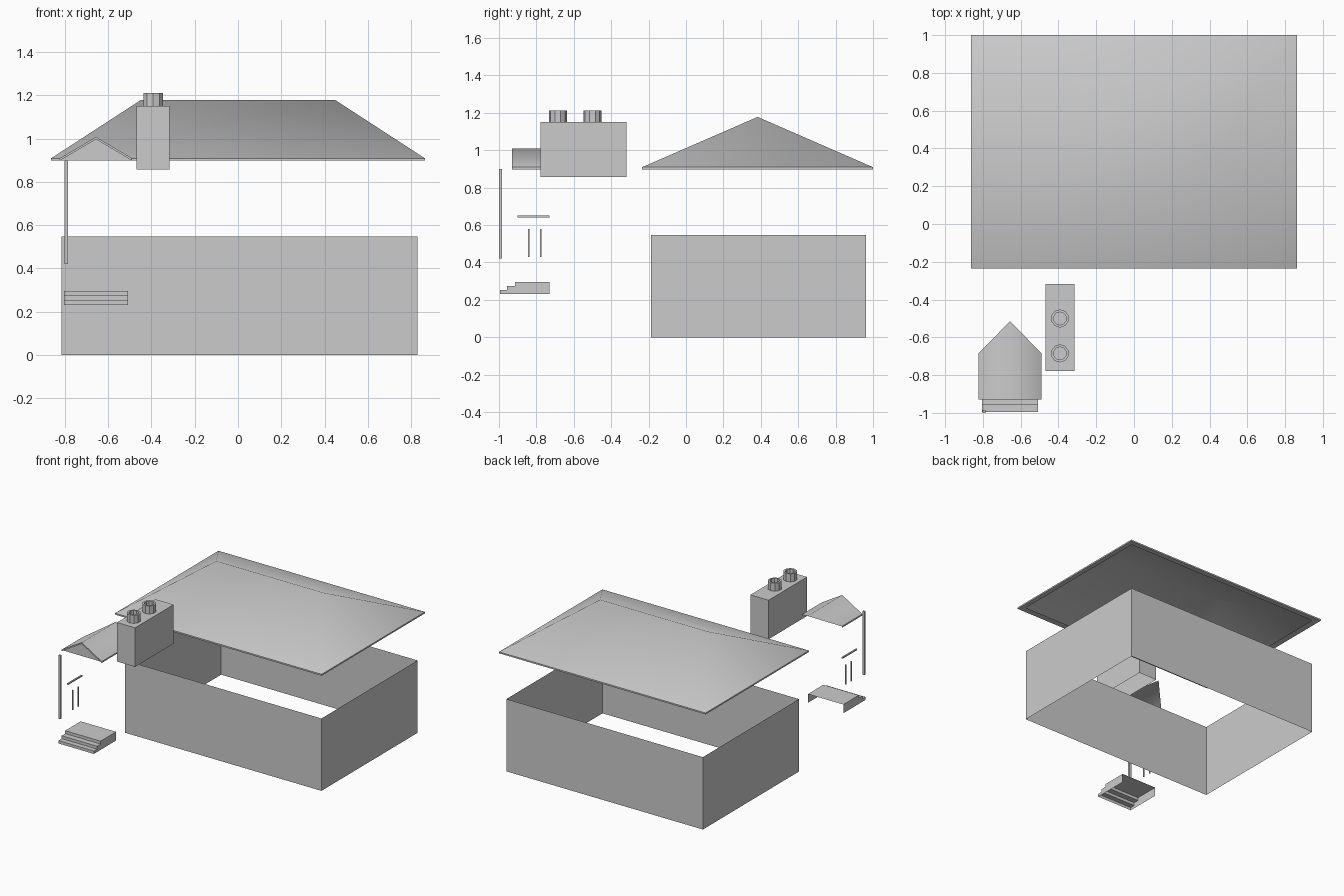
import bpy, bmesh, math

if "Cube" in bpy.data.objects:
    bpy.data.objects.remove(bpy.data.objects["Cube"])


def mesh(name, verts, faces, smooth=False):
    me = bpy.data.meshes.new(name)
    me.from_pydata(verts, [], faces)
    me.update()
    ob = bpy.data.objects.new(name, me)
    bpy.context.collection.objects.link(ob)
    if smooth:
        for p in me.polygons:
            p.use_smooth = True
    return ob


def rect(x0, x1, y0, y1, z):
    return [(x0, y0, z), (x1, y0, z), (x1, y1, z), (x0, y1, z)]


def ring_faces(n, a, b):
    return [(a + i, a + (i + 1) % n, b + (i + 1) % n, b + i) for i in range(n)]


def box(name, x0, x1, y0, y1, z0, z1, bottom=True, top=True):
    faces = ring_faces(4, 0, 4)
    if top:
        faces.append((4, 5, 6, 7))
    if bottom:
        faces.append((3, 2, 1, 0))
    return mesh(name, rect(x0, x1, y0, y1, z0) + rect(x0, x1, y0, y1, z1), faces)


# Walls: open shell
box("walls", -0.815, 0.829, -0.187, 0.962, 0, 0.547, bottom=False, top=False)

# Hip roof slopes
X0, X1, Y0, Y1, ZE, ZF = -0.864, 0.864, -0.235, 1.0, 0.909, 0.898
mesh("hip_roof", rect(X0, X1, Y0, Y1, ZE) + [(-0.45, 0.383, 1.178), (0.45, 0.383, 1.178)],
     [(0, 1, 5, 4), (1, 2, 5), (2, 3, 4, 5), (3, 0, 4)], smooth=True)

# Fascia and soffit ring beneath the roof
mesh("roof_fascia", rect(X0, X1, Y0, Y1, ZE) + rect(X0, X1, Y0, Y1, ZF)
     + rect(-0.815, 0.829, -0.187, 0.962, ZF),
     ring_faces(4, 4, 0) + ring_faces(4, 8, 4))

# Chimney stack
box("chimney", -0.468, -0.316, -0.778, -0.318, 0.857, 1.152, bottom=False)


# Chimney pots: hollow tubes
def pot(name, cx, cy, n=10, ro=0.048, ri=0.034, z0=1.152, z1=1.212):
    verts = []
    for r, z in ((ro, z0), (ro, z1), (ri, z1), (ri, z0 + 0.002)):
        verts += [(cx + r * math.sin(2 * math.pi * i / n),
                   cy - r * math.cos(2 * math.pi * i / n), z) for i in range(n)]
    faces = [f for k in range(3) for f in ring_faces(n, k * n, (k + 1) * n)]
    mesh(name, verts, faces)


for i, cy in enumerate((-0.685, -0.5)):
    pot(f"chimney_pot_{i + 1}", -0.392, cy)

# Porch roof: gable whose back is cut to meet the main slope
PL, PR, PM = -0.824, -0.489, -0.656
PF, PB, PA = -0.93, -0.685, -0.515
ZR, T = 1.008, 0.011
mesh("porch_roof",
     [(PL, PF, ZE), (PM, PF, ZR), (PR, PF, ZE), (PL, PB, ZE), (PM, PA, ZR), (PR, PB, ZE)],
     [(0, 1, 4, 3), (1, 2, 5, 4)], smooth=True)

# Porch fascia, rake boards and recessed gable
rake = [(PL, PF, ZE), (PM, PF, ZR), (PR, PF, ZE)]
low = [(x, y, z - T) for x, y, z in rake]
G = -0.915
inner = [(x, G, z) for x, y, z in low]
back = [(PL, PB, ZE), (PR, PB, ZE), (PL, PB, ZF), (PR, PB, ZF)]
mesh("porch_fascia", rake + low + inner + back,
     [(0, 3, 4, 1), (1, 4, 5, 2), (3, 6, 7, 4), (4, 7, 8, 5),
      (6, 8, 7), (0, 9, 11, 3), (2, 5, 12, 10)])

# Porch post, handrail and balusters
box("porch_post", -0.803, -0.786, -1.0, -0.985, 0.42, 0.899)
box("handrail", -0.800, -0.789, -0.902, -0.731, 0.641, 0.650)
for i, y in enumerate((-0.840, -0.776)):
    box(f"baluster_{i + 1}", -0.798, -0.791, y - 0.0035, y + 0.0035, 0.428, 0.578)

# Porch steps: open underneath and behind
prof = [(-0.995, 0.230), (-0.995, 0.252), (-0.957, 0.252), (-0.957, 0.274),
        (-0.915, 0.274), (-0.915, 0.296), (-0.730, 0.296), (-0.730, 0.230)]
n = len(prof)
mesh("porch_steps", [(x, y, z) for x in (-0.805, -0.509) for y, z in prof],
     [(i, n + i, n + i + 1, i + 1) for i in range(n - 2)]
     + [tuple(range(n)), tuple(reversed(range(n, 2 * n)))])
